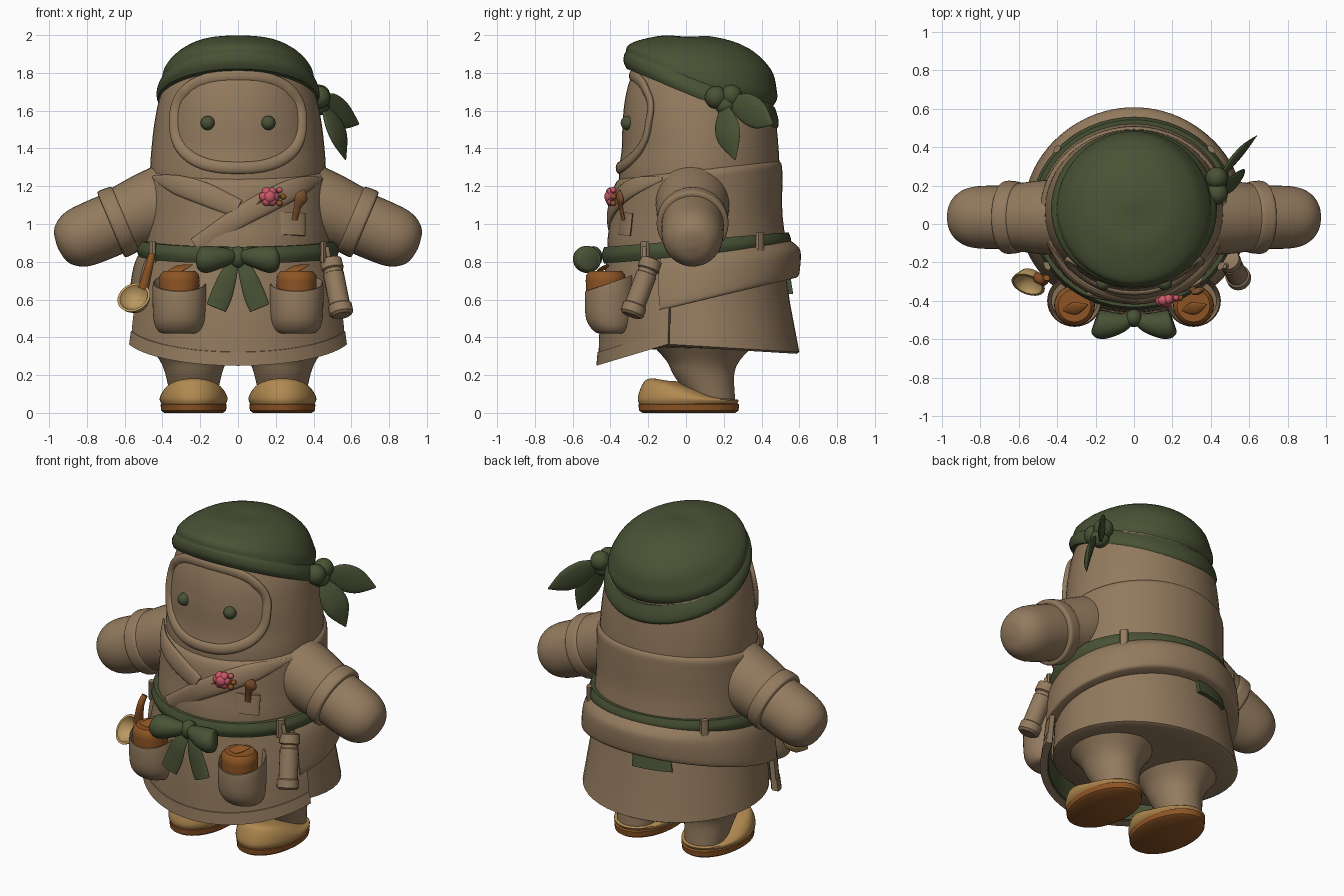
import bpy, bmesh
from math import sin, cos, pi, radians, sqrt
from mathutils import Vector

cube = bpy.data.objects.get("Cube")
if cube:
    bpy.data.objects.remove(cube, do_unlink=True)


def material(name, rgb):
    m = bpy.data.materials.new(name)
    m.use_nodes = True
    m.diffuse_color = (*rgb, 1)
    m.node_tree.nodes["Principled BSDF"].inputs["Base Color"].default_value = (*rgb, 1)
    return m


BROWN = material("robe brown", (0.29, 0.195, 0.112))
GREEN = material("moss green", (0.066, 0.084, 0.035))
RUST = material("rust orange", (0.27, 0.09, 0.018))
TAN = material("shoe tan", (0.44, 0.25, 0.08))
PALE = material("pale wood", (0.5, 0.32, 0.12))
WOOD = material("dark wood", (0.21, 0.082, 0.028))
PINK = material("blossom pink", (0.6, 0.1, 0.14))


def finish(name, bm, mat, angle=40):
    bmesh.ops.recalc_face_normals(bm, faces=bm.faces)
    me = bpy.data.meshes.new(name)
    bm.to_mesh(me)
    bm.free()
    me.materials.append(mat)
    ob = bpy.data.objects.new(name, me)
    bpy.context.collection.objects.link(ob)
    bpy.ops.object.select_all(action='DESELECT')
    ob.select_set(True)
    bpy.context.view_layer.objects.active = ob
    bpy.ops.object.shade_smooth_by_angle(angle=radians(angle))


def skin(name, loops, mat, closed=False):
    """Bridge closed loops of points, capping the ends unless joined."""
    bm = bmesh.new()
    vs = [[bm.verts.new(p) for p in loop] for loop in loops]
    n = len(vs[0])
    pairs = list(zip(vs, vs[1:])) + ([(vs[-1], vs[0])] if closed else [])
    for a, b in pairs:
        for i in range(n):
            bm.faces.new((a[i], a[(i + 1) % n], b[(i + 1) % n], b[i]))
    if not closed:
        bm.faces.new(vs[0])
        bm.faces.new(vs[-1])
    finish(name, bm, mat)


def smooth(rows, k=5):
    """Catmull-Rom interpolation of tuples."""
    out = []
    for i in range(len(rows) - 1):
        p = [rows[max(0, min(len(rows) - 1, i + j))] for j in (-1, 0, 1, 2)]
        for s in range(k):
            t = s / k
            out.append(tuple(b + 0.5 * t * (c - a + t * (2*a - 5*b + 4*c - d + t * (3*(b - c) + d - a)))
                             for a, b, c, d in zip(*p)))
    return out + [tuple(rows[-1])]


def on_ring(row, a, cx=0, inset=0):
    """Point on an ellipse (z, cy, rx, ry, slope) at angle a."""
    z, cy, rx, ry, slope = row
    y = (ry - inset) * sin(a)
    return (cx + (rx - inset) * cos(a), cy + y, z + slope * y)


def stack(name, rows, mat, cx=0, k=5, n=48):
    rows = smooth(rows, k) if k else rows
    skin(name, [[on_ring(r, 2*pi*i/n, cx) for i in range(n)] for r in rows], mat)


def shell(name, rows, mat, a0=0, a1=360, thick=0.03, k=4, n=56):
    """Cloth of some thickness wrapped around the body between two angles."""
    rows = smooth(rows, k)
    full = a1 - a0 == 360
    loops = []
    for i in range(n if full else n + 1):
        a = radians(a0 + (a1 - a0) * i / n)
        loops.append([on_ring(r, a) for r in rows] + [on_ring(r, a, 0, thick) for r in reversed(rows)])
    skin(name, loops, mat, full)


def sweep(name, rows, mat, normal=(0, -1, 0), flat=1, k=5, axis=None, n=20):
    """Elliptical section along points (x, y, z, radius)."""
    rows = smooth(rows, k) if k else rows
    pts = [Vector(r[:3]) for r in rows]
    loops = []
    for i, p in enumerate(pts):
        t = (Vector(axis) if axis else pts[min(i + 1, len(pts) - 1)] - pts[max(i - 1, 0)]).normalized()
        u = t.cross(Vector(normal)).normalized()
        v = u.cross(t)
        loops.append([p + rows[i][3] * (u * cos(2*pi*j/n) + v * flat * sin(2*pi*j/n)) for j in range(n)])
    skin(name, loops, mat)


def ball(name, at, r, mat, scale=(1, 1, 1)):
    bm = bmesh.new()
    bmesh.ops.create_uvsphere(bm, u_segments=20, v_segments=12, radius=r)
    bmesh.ops.scale(bm, vec=scale, verts=bm.verts)
    bmesh.ops.translate(bm, vec=at, verts=bm.verts)
    finish(name, bm, mat)


def front_y(rows, x, z):
    for a, b in zip(rows, rows[1:]):
        if z <= b[0] or b is rows[-1]:
            t = (z - a[0]) / (b[0] - a[0])
            cy, rx, ry = (a[j] + t * (b[j] - a[j]) for j in (1, 2, 3))
            return cy - ry * sqrt(max(0, 1 - (x / rx) ** 2))


# Hooded head and torso
head = [(1.15, .07, .46, .42, 0), (1.28, .07, .465, .425, 0), (1.4, .075, .458, .415, 0),
        (1.55, .07, .44, .405, 0), (1.7, .065, .405, .38, 0), (1.84, .06, .33, .32, -.1)]
stack("hooded_head", head, BROWN)
torso = [(.8, .055, .5, .47, 0), (.92, .055, .5, .47, 0), (1.05, .055, .495, .455, .03),
         (1.2, .06, .49, .45, .1), (1.265, .065, .485, .44, .12), (1.295, .065, .45, .41, .12)]
stack("robe_torso", torso, BROWN)

# Face rim and eyes
rim = []
for i in range(50):
    a = 2 * pi * i / 48
    x = .333 * abs(cos(a)) ** .8 * (1 if cos(a) > 0 else -1)
    z = 1.54 + .243 * abs(sin(a)) ** .8 * (1 if sin(a) > 0 else -1)
    rim.append((x, front_y(head, x, z), z, .032))
sweep("face_rim", rim, BROWN, k=2, flat=.6)
for s in (-1, 1):
    ball("eye", (.16 * s, front_y(head, .16, 1.535), 1.535), .038, GREEN)

# Crossed lapels lying flat on the chest
for name, path in (("long_lapel", ((.44, 1.24, .01), (.33, 1.2, .05), (.18, 1.13, .06), (0, 1.03, .055), (-.22, .88, .05))),
                   ("short_lapel", ((-.45, 1.25, .01), (-.33, 1.21, .05), (-.18, 1.16, .06), (0, 1.08, .05)))):
    sweep(name, [(x, front_y(torso, x, z) + .002, z, r) for x, z, r in path], BROWN, flat=.35)

# Head scarf with band, knot and tails
stack("scarf_cap", [(1.73, .065, .405, .385, -.31), (1.78, .08, .402, .4, -.31), (1.83, .09, .38, .39, -.31),
                    (1.9, .12, .315, .33, -.25), (1.965, .12, .2, .21, -.16), (1.995, .1, .02, .02, 0)], GREEN)
shell("scarf_band", [(1.66, .08, .425, .395, -.41), (1.69, .08, .432, .41, -.41), (1.73, .08, .42, .407, -.41),
                     (1.77, .08, .39, .39, -.39)], GREEN, thick=.05)
for y, z, r in ((.16, 1.67, .06), (.24, 1.68, .058), (.21, 1.63, .055)):
    ball("scarf_knot", (.43, y, z), r, GREEN)
sweep("scarf_upper_tail", [(.44, .22, 1.65, .02), (.5, .31, 1.62, .075), (.57, .39, 1.57, .07), (.64, .46, 1.53, .005)],
      GREEN, (.78, -.6, .1), .25)
sweep("scarf_lower_tail", [(.45, .2, 1.63, .02), (.5, .21, 1.54, .07), (.54, .23, 1.45, .07), (.57, .26, 1.34, .005)],
      GREEN, (.75, -.6, .3), .25)

# Skirt, rear flap, lined apron and hem
stack("skirt", [(.88, .06, .48, .45, 0), (.6, .075, .52, .475, -.03), (.352, .1, .55, .5, -.06),
                (.342, .1, .53, .485, -.06), (.34, .09, .4, .3, 0), (.325, .09, .2, .15, 0)], BROWN, k=0)
shell("rear_flap", [(.89, .06, .49, .47, .08), (.82, .06, .535, .53, .12), (.74, .06, .56, .548, .18),
                    (.61, .06, .575, .54, .24), (.59, .06, .56, .525, .24)], BROWN, -22, 202, .05)
shell("skirt_lining_patch", [(.69, .06, .49, .495, .04), (.61, .06, .53, .508, .04)], GREEN, 92, 119, .03, n=8)
apron = [(.87, .06, .505, .475, .03), (.62, .06, .568, .512, .15), (.41, .06, .595, .525, .3)]
shell("apron", apron, BROWN, -163, -17, .03)
shell("apron_lining", [(z + .004, cy, rx - .028, ry - .028, s) for z, cy, rx, ry, s in apron], GREEN, -161, -19, .01)
shell("apron_hem", [(.48, .06, .593, .528, .3), (.41, .06, .603, .535, .3)], BROWN, -163, -17, .03)

# Belt, loops and bow
belt = [(.83, .055, .525, .488, .08), (.873, .055, .54, .502, .08), (.917, .055, .525, .488, .08)]
shell("belt", belt, GREEN, thick=.05)
for a in (-33, 42, 138, 213):
    x, y, z = on_ring(belt[1], radians(a))
    out = Vector((cos(radians(a)), sin(radians(a)), 0))
    sweep("belt_loop", [(x, y, z - .055, .026), (x, y, z + .055, .026)], BROWN, out, .6, k=0, n=8)
ball("bow_knot", (0, -.49, .825), .05, GREEN, (.9, .95, 1.15))
for s in (-1, 1):
    sweep("bow_loop", [(.01*s, -.49, .83, .025), (.07*s, -.515, .825, .05), (.15*s, -.525, .815, .07),
                       (.19*s, -.52, .81, .068), (.207*s, -.515, .81, .045)], GREEN, (0, -1, .2), 1.05)
    sweep("bow_tail", [(.01*s, -.48, .82, .02), (.05*s, -.51, .73, .045), (.085*s, -.515, .63, .057),
                       (.115*s, -.52, .555, .055)], GREEN, (0, -1, 0), .25)

# Apron pockets holding jars
for s in (-1, 1):
    x = .31 * s
    stack("apron_pocket", [(.42, -.39, .08, .07, 0), (.435, -.39, .115, .1, 0), (.5, -.4, .138, .13, 0),
                           (.67, -.4, .142, .135, .32), (.68, -.4, .132, .125, .32), (.6, -.4, .12, .11, .2)],
          BROWN, x, k=3)
    stack("jar", [(.55, -.425, .1, .1, 0), (.64, -.425, .104, .104, 0), (.7, -.425, .106, .106, 0),
                  (.73, -.425, .104, .104, 0), (.75, -.425, .085, .085, 0)], RUST, x, k=0)
    sweep("jar_leaf", [(x - .06, -.45, .75, .005), (x, -.44, .765, .035), (x + .07, -.42, .785, .004)],
          RUST, (-.2, -.5, 1), .3)

# Arms
for s in (-1, 1):
    def arm(name, rows):
        sweep(name, [(s * (.38 + .92 * d), .035, 1.12 - .39 * d, r) for d, r in rows],
              BROWN, (0, 1, 0), k=4, axis=(.92 * s, 0, -.39), n=36)
    arm("sleeve", ((-.08, .2), (.1, .193), (.24, .178), (.31, .175)))
    arm("cuff", ((.235, .165), (.24, .184), (.28, .19), (.315, .187), (.32, .16)))
    arm("hand", ((.26, .165), (.4, .165), (.5, .158), (.565, .133), (.61, .085), (.625, .01)))

# Legs and slippers
for s in (-1, 1):
    cx = .235 * s
    stack("leg", [(.07, .14, .12, .12, 0), (.2, .095, .148, .16, 0), (.27, .09, .175, .19, 0), (.34, .09, .225, .25, 0),
                  (.37, .09, .25, .28, 0)], BROWN, cx)
    stack("slipper_sole", [(0, .015, .155, .245, 0), (.012, .015, .172, .263, 0), (.045, .015, .175, .267, 0),
                           (.055, .015, .16, .25, 0)], RUST, cx, k=0)
    stack("slipper_upper", [(.048, .01, .17, .258, 0), (.075, .01, .18, .265, -.02), (.11, -.02, .165, .215, -.15),
                            (.145, -.06, .13, .15, -.2), (.165, -.08, .07, .08, -.2), (.17, -.08, .01, .01, 0)], TAN, cx)

# Ladle hanging from the belt
sweep("ladle_handle", [(-.455, -.28, .84, .017), (-.47, -.3, .78, .021), (-.5, -.28, .66, .028)], RUST)
cup = ((-.06, .02), (-.04, .06), (0, .083), (.022, .091), (.022, .077), (0, .066), (-.03, .03))
d = Vector((-.3, -.78, .55)).normalized()
sweep("ladle_bowl", [(*(Vector((-.545, -.3, .6)) + d * h), r) for h, r in cup], PALE, (0, 0, 1), k=0, axis=d, n=28)

# Flask hanging from the belt
top, low = Vector((.49, -.18, .815)), Vector((.55, -.29, .515))
flask = ((0, .04), (.02, .057), (.18, .06), (.2, .05), (.26, .05), (.27, .055), (.8, .055),
         (.82, .064), (.96, .064), (1, .05))
sweep("flask", [(*top.lerp(low, t), r) for t, r in flask], BROWN, (0, -1, 0), k=0, axis=low - top)
sweep("flask_strap", [(.47, -.22, .88, .012), (.48, -.22, .83, .012), (.49, -.2, .8, .012)], BROWN)

# Chest pocket, spoon and blossom sprig
sweep("chest_pocket", [(.285, front_y(torso, .285, z) + .003, z, .078) for z in (.94, 1.0, 1.06)], BROWN, (.4, -1, 0), .25)
sweep("spoon", [(.3, -.33, 1.02, .016), (.315, -.345, 1.09, .02), (.335, -.35, 1.14, .036), (.35, -.35, 1.18, .008)],
      WOOD, (.4, -1, 0), .5)
bloom = Vector((.165, -.395, 1.145))
ball("blossom_centre", bloom, .038, PINK)
for i in range(6):
    a = 2 * pi * i / 6
    ball("blossom_petal", bloom + Vector((.027 * cos(a), .006 * cos(a), .027 * sin(a))), .026, PINK)
for x, z in ((.22, 1.18), (.24, 1.145), (.22, 1.11)):
    sweep("sprig_twig", [(*bloom, .007), (x, -.385, z, .007)], WOOD, k=0, n=8)
    ball("sprig_bud", (x, -.385, z), .016, RUST if z < 1.15 else PINK)
sweep("sprig_stem", [(*bloom, .007), (.09, -.4, 1.1, .007)], WOOD, k=0, n=8)
